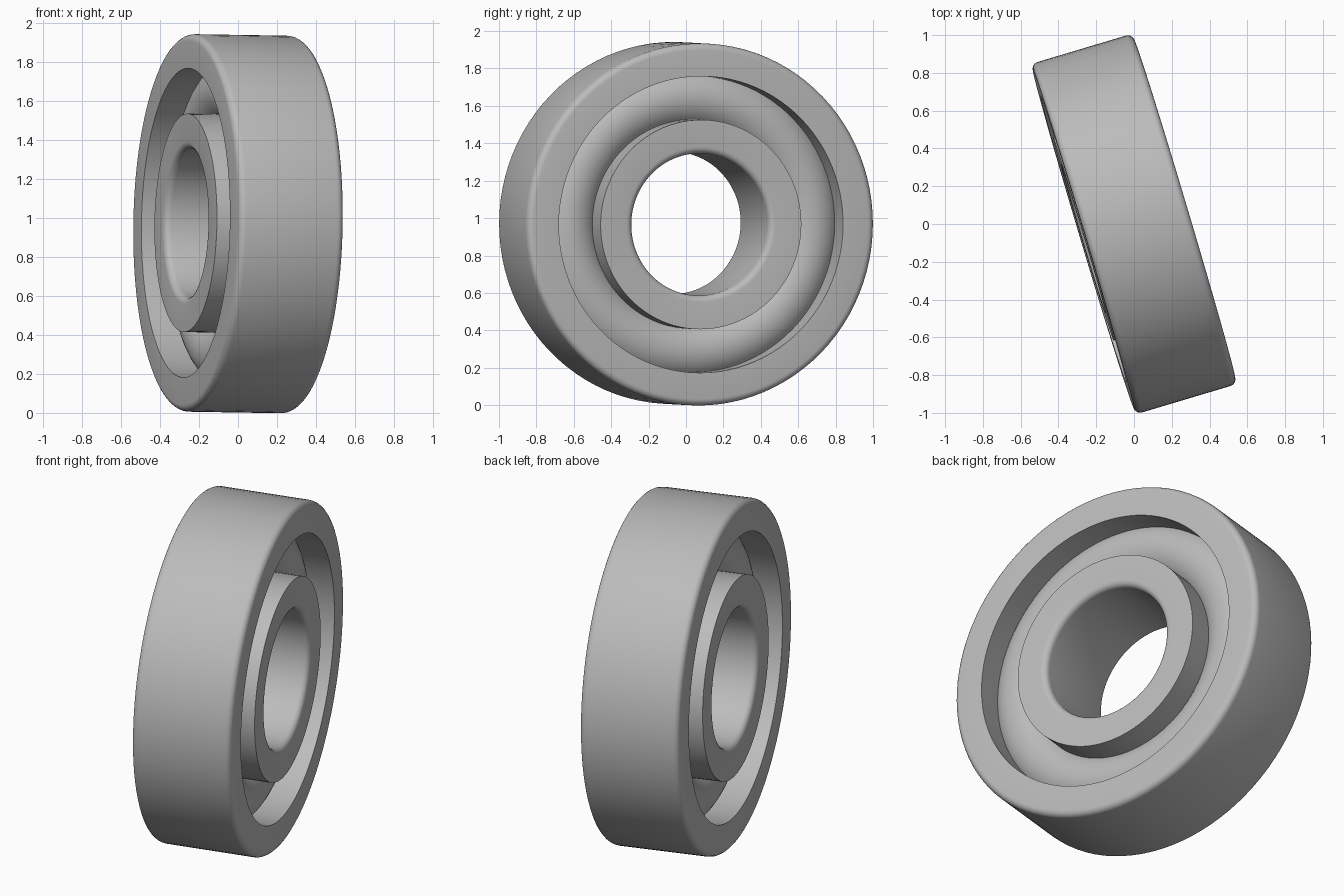
import bpy, bmesh, math
from mathutils import Vector, Matrix

cube = bpy.data.objects.get("Cube")
if cube:
    bpy.data.objects.remove(cube, do_unlink=True)

SEGMENTS = 96
HALF_WIDTH = 0.28
FILLET = 0.035
AXLE = Vector((0.958, 0.286, -0.016)).normalized()
PLACE = Matrix.Translation((0, 0, 0.97)) @ AXLE.to_track_quat('Z', 'Y').to_matrix().to_4x4()

steel = bpy.data.materials.new("grey_steel")
steel.use_nodes = True
GREY = (0.5, 0.5, 0.5, 1)
steel.diffuse_color = GREY
steel.node_tree.nodes["Principled BSDF"].inputs["Base Color"].default_value = GREY


def arc(radius, height, size, start, end, steps):
    """Points (radius, height) along a circular arc, angles in degrees."""
    angles = [math.radians(start + (end - start) * i / steps) for i in range(steps + 1)]
    return [(radius + size * math.cos(a), height + size * math.sin(a)) for a in angles]


def revolve(name, profile):
    """Spin a closed profile about the bearing axis."""
    bm = bmesh.new()
    verts = [bm.verts.new((r, 0, h)) for r, h in profile]
    edges = [bm.edges.new((v, verts[i - 1])) for i, v in enumerate(verts)]
    bmesh.ops.spin(bm, geom=verts + edges, cent=(0, 0, 0), axis=(0, 0, 1),
                   angle=math.tau, steps=SEGMENTS)
    bmesh.ops.remove_doubles(bm, verts=bm.verts, dist=0.0001)
    bmesh.ops.recalc_face_normals(bm, faces=bm.faces)
    bm.transform(PLACE)
    mesh = bpy.data.meshes.new(name)
    bm.to_mesh(mesh)
    bm.free()
    mesh.materials.append(steel)
    obj = bpy.data.objects.new(name, mesh)
    bpy.context.collection.objects.link(obj)
    bpy.ops.object.select_all(action='DESELECT')
    obj.select_set(True)
    bpy.context.view_layer.objects.active = obj
    bpy.ops.object.shade_smooth_by_angle(angle=math.radians(30))


def ring(name, sharp_radius, round_radius):
    """Ring with one sharp wall and one wall with rounded edges."""
    outward = round_radius > sharp_radius
    centre = round_radius - FILLET if outward else round_radius + FILLET
    side = 0 if outward else 180
    top = arc(centre, HALF_WIDTH - FILLET, FILLET, 90, side, 5)
    bottom = [(r, -h) for r, h in reversed(top)]
    revolve(name, [(sharp_radius, HALF_WIDTH)] + top + bottom + [(sharp_radius, -HALF_WIDTH)])


# Outer and inner races
ring("outer_race", 0.793, 0.968)
ring("inner_race", 0.56, 0.38)

# Rolling element ring seated between the races
revolve("rolling_ring", arc(0.6765, 0, 0.17, 0, 360, 40)[:-1])
